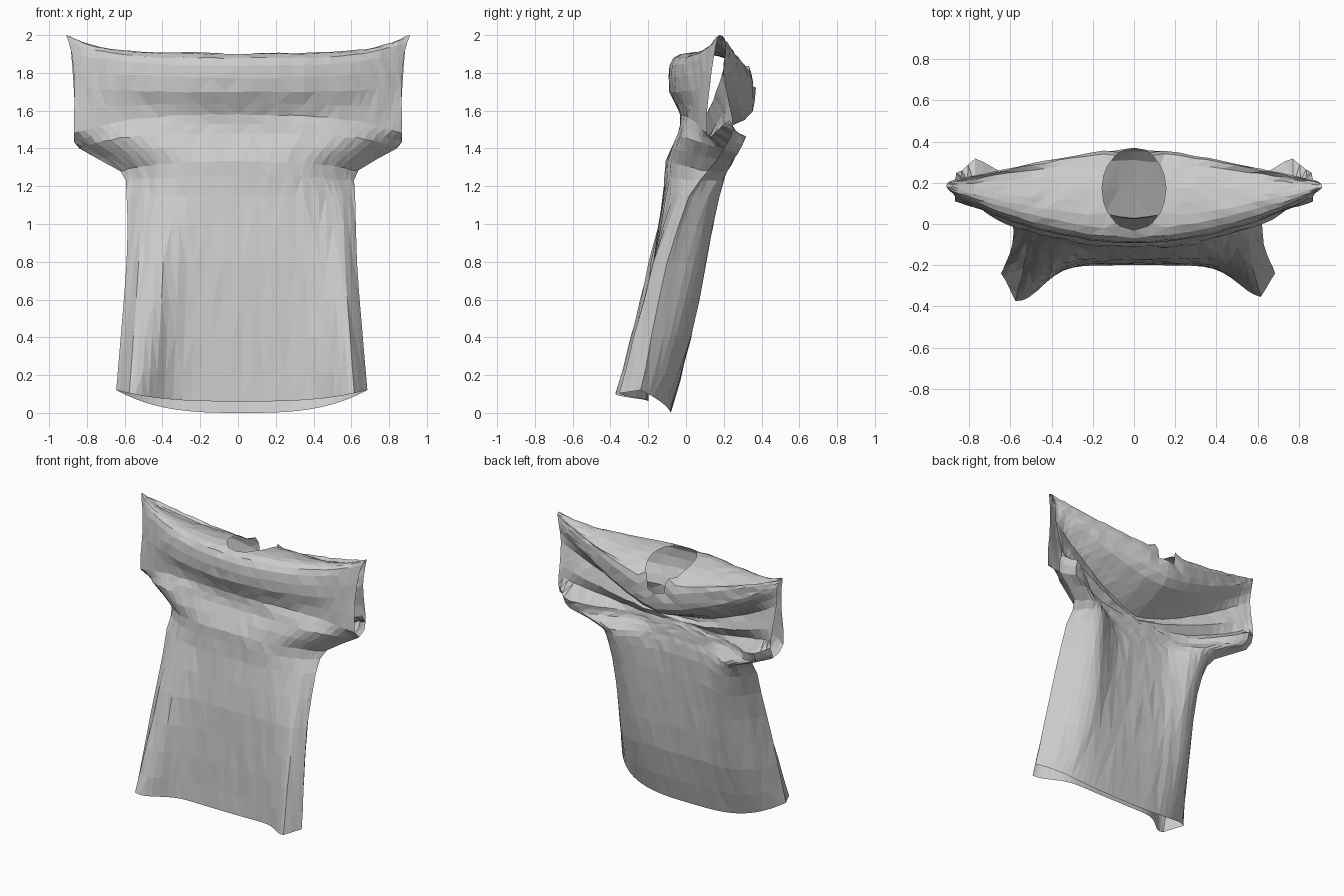
import bpy
import bmesh
import math
import random
from mathutils import Vector

random.seed(4)
cube = bpy.data.objects.get("Cube")
if cube:
    bpy.data.objects.remove(cube, do_unlink=True)

# Cloth colour
cloth = bpy.data.materials.new("grey_cloth")
cloth.use_nodes = True
grey = (0.6, 0.6, 0.6, 1)
cloth.diffuse_color = grey
cloth.node_tree.nodes["Principled BSDF"].inputs["Base Color"].default_value = grey

# Profile bands from front hem over the shoulders to back hem:
# centre y, centre z, side y, side z, half width
FRONT_BODY = [
    (-.20, .07, -.24, .13, .665),
    (-.19, .40, -.18, .42, .64),
    (-.17, .80, -.10, .80, .61),
    (-.12, 1.15, .02, 1.15, .605),
    (-.105, 1.33, .12, 1.28, .63),
]
SLEEVE_FRONT = [(-.04, 1.48, .20, 1.40, .84)]
CHEST = [
    (-.03, 1.58, .11, 1.48, .868),
    (-.085, 1.70, .125, 1.72, .865),
    (-.085, 1.84, .15, 1.90, .88),
]
SHOULDER = [
    (-.03, 1.90, .17, 2.0, .91),
    (.10, 1.90, .18, 2.0, .91),
    (.24, 1.87, .19, 2.0, .91),
]
BACK_FOLD = [
    (.36, 1.79, .20, 1.985, .905),
    (.365, 1.65, .205, 1.96, .895),
    (.31, 1.55, .21, 1.92, .885),
    (.03, 1.43, .20, 1.80, .875),
    (.05, 1.39, .23, 1.64, .865),
]
SLEEVE_BACK = [
    (.06, 1.36, .25, 1.50, .86),
    (.065, 1.32, .20, 1.40, .84),
]
BACK_BODY = [
    (.07, 1.26, .12, 1.28, .63),
    (.08, 1.15, .02, 1.15, .605),
    (.06, .80, -.10, .80, .61),
    (.02, .40, -.18, .42, .64),
    (-.08, .01, -.24, .13, .665),
]

# Each group has its own sharpness of bend toward the sides, in y and in z
GROUPS = [
    (FRONT_BODY, (3.5, 3)),
    (SLEEVE_FRONT, (6, 4)),
    (CHEST, (2, 3)),
    (SHOULDER, (1.6, 5)),
    (BACK_FOLD, (1.25, 1.5)),
    (SLEEVE_BACK, (4, 3)),
    (BACK_BODY, (4, 3)),
]
bands = [band + bend for group, bend in GROUPS for band in group]


def smooth_rows(rows, steps):
    """Catmull-Rom interpolation through the bands."""
    out = []
    last = len(rows) - 1
    for i in range(last):
        a, b, c, d = (rows[min(max(i + k, 0), last)] for k in (-1, 0, 1, 2))
        for s in range(steps):
            t = s / steps
            out.append([q + t * (r - p) / 2
                        + t * t * (2 * p - 5 * q + 4 * r - w) / 2
                        + t ** 3 * (3 * q - p - 3 * r + w) / 2
                        for p, q, r, w in zip(a, b, c, d)])
    return out + [list(rows[-1])]


def ridge(u, centre, spread):
    """Rounded vertical fold that dies out at the side seam."""
    u = abs(u)
    return math.exp(-((u - centre) / spread) ** 2) * min(1, (1 - u) / .1)


def front_wing(u, z):
    """Forward fold along each lower side of the front."""
    height = .165 * max(0, 1 - z / 1.15)
    if u > 0:
        return .85 * height * ridge(u, .9, .23)
    return height * ridge(u, .88 - .15 * z, .23)


def back_ridge(u, z):
    """Backward fold from each sleeve down the back."""
    return .1 * z * ridge(u, .72 + .3 * max(0, z - 1.1), .25)


HALF = 16
BEND = 1.25
STEPS = 2
front_end = STEPS * len(FRONT_BODY)
back_start = STEPS * (len(bands) - len(BACK_BODY) - len(SLEEVE_BACK))
bm = bmesh.new()
grid = []
for i, (cy, cz, ey, ez, width, py, pz) in enumerate(smooth_rows(bands, STEPS)):
    line = []
    for j in range(-HALF, HALF + 1):
        u = math.sin(BEND * j / HALF) / math.sin(BEND)
        y = cy + (ey - cy) * abs(u) ** py
        z = min(cz + (ez - cz) * abs(u) ** pz, 2)
        if i < front_end:
            y -= front_wing(u, z)
        elif i >= back_start:
            y += back_ridge(u, z)
        lean = .02 * max(0, min(1, (1.4 - z) * 3))
        line.append(bm.verts.new((u * width + lean, y, z)))
    grid.append(line)
for low, high in zip(grid, grid[1:]):
    for j in range(2 * HALF):
        bm.faces.new((low[j], low[j + 1], high[j + 1], high[j]))

# Side seams are joined, sleeve ends stay open
sides = [line[k] for line in grid for k in (0, -1)]
bmesh.ops.remove_doubles(bm, verts=sides, dist=.022)

# Neck opening
NECK = Vector((0, .17))
RX, RY = .155, .2


def neck_distance(p):
    return math.hypot((p.x - NECK.x) / RX, (p.y - NECK.y) / RY)


hole = [f for f in bm.faces
        if f.calc_center_median().z > 1.75
        and neck_distance(f.calc_center_median()) < 1]
bmesh.ops.delete(bm, geom=hole, context="FACES")
for v in bm.verts:
    if v.is_boundary and v.co.z > 1.7 and abs(v.co.x) < .3:
        d = neck_distance(v.co)
        if d > .3:
            v.co.x = NECK.x + (v.co.x - NECK.x) / d
            v.co.y = NECK.y + (v.co.y - NECK.y) / d

# Small cloth creases
for v in bm.verts:
    if not v.is_boundary:
        v.co.y += random.uniform(-.004, .004)
        v.co.z += random.uniform(-.004, .004)
bmesh.ops.triangulate(bm, faces=bm.faces[:], quad_method="SHORT_EDGE")
bmesh.ops.recalc_face_normals(bm, faces=bm.faces[:])

# Ground the hem
lowest = min(v.co.z for v in bm.verts)
for v in bm.verts:
    v.co.z -= lowest * max(0, 1 - v.co.z)

mesh = bpy.data.meshes.new("shirt")
bm.to_mesh(mesh)
bm.free()
mesh.materials.append(cloth)
shirt = bpy.data.objects.new("shirt", mesh)
bpy.context.collection.objects.link(shirt)
